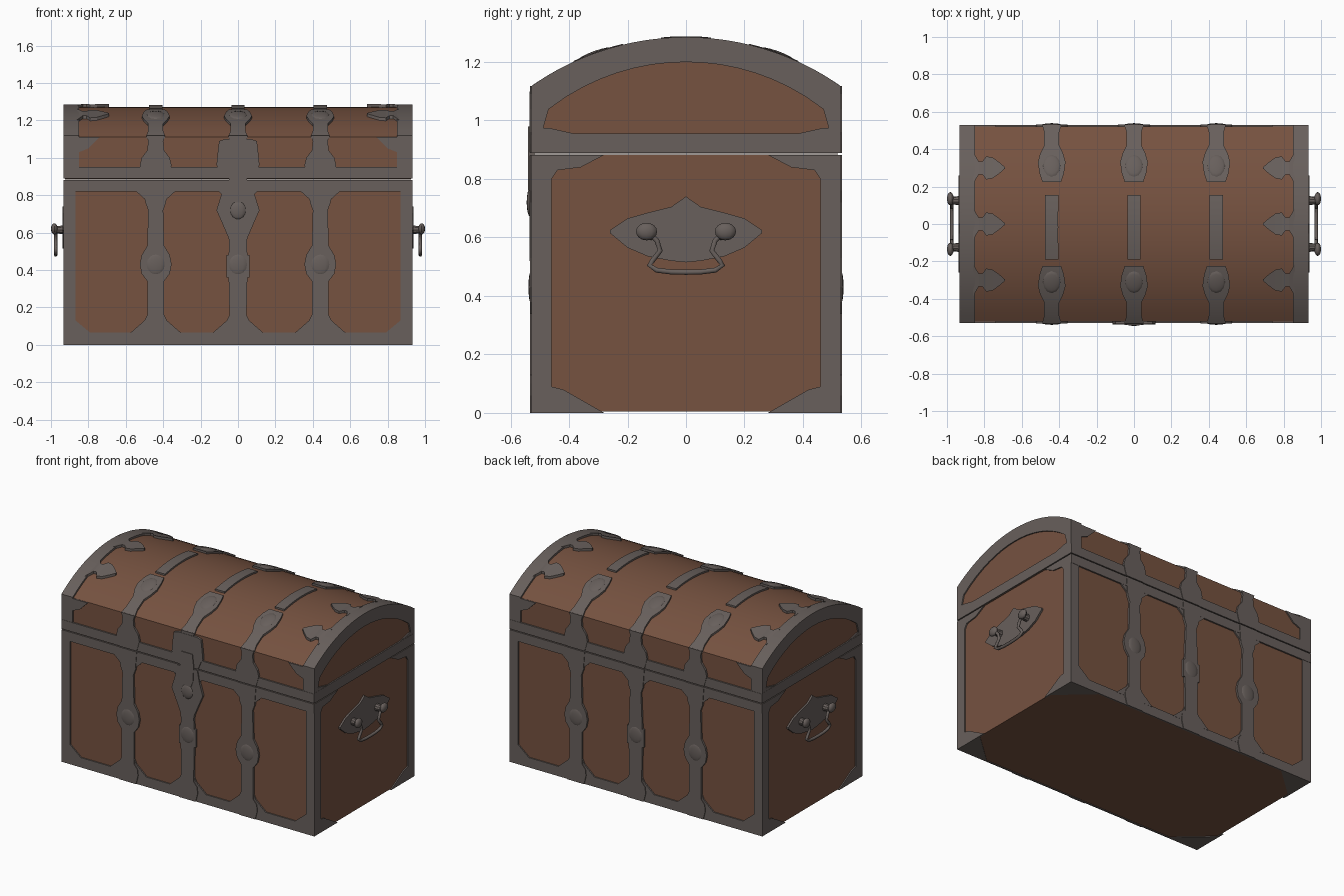
import bpy, bmesh, math
from mathutils import Vector, Matrix

if "Cube" in bpy.data.objects:
    bpy.data.objects.remove(bpy.data.objects["Cube"])

def material(name, col):
    m = bpy.data.materials.new(name)
    m.diffuse_color = (*col, 1)
    m.use_nodes = True
    m.node_tree.nodes["Principled BSDF"].inputs["Base Color"].default_value = m.diffuse_color
    return m

WOOD = material("brown_wood", (0.180, 0.084, 0.051))
METAL = material("grey_iron", (0.138, 0.116, 0.107))
HX, HY, GAP = 0.925, 0.52, 0.885          # wooden half sizes, lid seam height

def arc(y):                                # height of the curved lid
    return 1.272 - 0.92 + math.sqrt(0.92 ** 2 - y * y)

# surface maps: (u, v, height above surface) -> point
def front(u, v, d): return (u, -HY - d, v)
def back(u, v, d): return (u, HY + d, v)
def right(u, v, d): return (HX + d, u, v)
def left(u, v, d): return (-HX - d, u, v)
def lid(u, v, d): return (u, v, arc(max(-.528, min(.528, v))) + d)
def under(u, v, d): return (u, v, 0.004 - d)

def finish(name, bm, mat, smooth=False):
    bmesh.ops.recalc_face_normals(bm, faces=bm.faces)
    me = bpy.data.meshes.new(name)
    bm.to_mesh(me)
    bm.free()
    me.materials.append(mat)
    ob = bpy.data.objects.new(name, me)
    bpy.context.collection.objects.link(ob)
    if smooth:
        bpy.ops.object.select_all(action='DESELECT')
        ob.select_set(True)
        bpy.context.view_layer.objects.active = ob
        bpy.ops.object.shade_smooth_by_angle(angle=math.radians(35))
    return ob

def plate(name, rows, surf, t=0.008, sub=1, mat=METAL):
    """Thin plate laid on a surface; rows are pairs of (u, v) edge points."""
    fine = []
    for (a, b), (c, d) in zip(rows, rows[1:]):
        for i in range(sub):
            k = i / sub
            fine.append((Vector(a).lerp(Vector(c), k), Vector(b).lerp(Vector(d), k)))
    fine.append((Vector(rows[-1][0]), Vector(rows[-1][1])))
    bm = bmesh.new()
    rings = [[bm.verts.new(surf(p.x, p.y, h)) for p, h in
              ((a, -0.002), (a, t), (b, t), (b, -0.002))] for a, b in fine]
    for r, s in zip(rings, rings[1:]):
        for i in range(4):
            j = (i + 1) % 4
            bm.faces.new((r[i], r[j], s[j], s[i]))
    bm.faces.new(rings[0])
    bm.faces.new(rings[-1])
    return finish(name, bm, mat, sub > 1)

def rect(name, u0, u1, v0, v1, surf, t=0.008, sub=1):
    plate(name, [((u0, v0), (u1, v0)), ((u0, v1), (u1, v1))], surf, t, sub)

def strap(name, cu, prof, surf, t=0.013, sub=1):
    """Upright strap from (v, half width) pairs."""
    plate(name, [((cu - w, v), (cu + w, v)) for v, w in prof], surf, t, sub)

def boss(name, pos, size, tilt=0):
    bm = bmesh.new()
    bmesh.ops.create_uvsphere(bm, u_segments=12, v_segments=8, radius=1,
        matrix=Matrix.Translation(pos) @ Matrix.Rotation(tilt, 4, 'X') @ Matrix.Diagonal((*size, 1)))
    finish(name, bm, METAL, True)

# wooden body and lid: cross-sections extruded along x
def prism(name, prof):
    bm = bmesh.new()
    ends = [[bm.verts.new((s * HX, y, z)) for y, z in prof] for s in (-1, 1)]
    bm.faces.new(ends[0])
    bm.faces.new(ends[1])
    for i in range(len(prof)):
        j = (i + 1) % len(prof)
        bm.faces.new((ends[0][i], ends[0][j], ends[1][j], ends[1][i]))
    finish(name, bm, WOOD, True)

prism("chest_body", [(-HY, .004), (HY, .004), (HY, GAP - .002), (-HY, GAP - .002)])
curve_pts = [(HY - 2 * HY * i / 24, arc(HY - 2 * HY * i / 24)) for i in range(25)]
prism("chest_lid", [(-HY, GAP + .002), (HY, GAP + .002)] + curve_pts)

EX, EY = HX + .008, HY + .008              # outer limits of the iron frame

# long faces: frame, rim bands, corner gussets, straps
for surf, tag in ((front, "front"), (back, "back")):
    rect(tag + "_base_band", -EX, EX, 0, .065, surf)
    rect(tag + "_body_rim", -EX, EX, .82, GAP - .003, surf, .010)
    rect(tag + "_lid_rim", -EX, EX, GAP + .003, .95, surf, .010)
    for s in (-1, 1):
        rect(tag + "_corner_edge", s * .87, s * EX, 0, GAP - .003, surf)
        rect(tag + "_lid_edge", s * .85, s * EX, GAP + .003, 1.11, surf)
        plate(tag + "_base_gusset", [((s * .87, .065), (s * .79, .065)),
                                     ((s * .87, .13), (s * .868, .13))], surf)
        plate(tag + "_lid_gusset", [((s * .86, 1.03), (s * .85, 1.03)), ((s * .86, 1.05), (s * .80, 1.05)),
                                    ((s * .86, 1.11), (s * .74, 1.11))], surf)
    for cx in (-.44, 0, .44):
        strap(tag + "_base_flare", cx, [(.06, .14), (.13, .06), (.16, .045)], surf, .009)
        strap(tag + "_rim_flare", cx, [(.74, .045), (.78, .06), (.825, .11)], surf, .009)
        mid = [(.34, .045), (.38, .075), (.43, .085), (.48, .075), (.53, .045)]
        if cx == 0:
            mid = [(.36, .05), (.361, .062), (.48, .062), (.481, .05)]
        strap(tag + "_strap", cx, [(0, .06), (.06, .075), (.1, .07), (.13, .045)] + mid +
              [(.72, .04), (.76, .055), (GAP - .003, .065)], surf)
        boss(tag + "_strap_boss", surf(cx, .43, .008), (.055, .011, .06))
        strap(tag + "_lid_strap", cx, [(GAP + .003, .065), (.92, .075), (.96, .085), (1.0, .075),
              (1.04, .045), (1.09, .04), (1.118, .05)], surf)

# lock plate and hasp
strap("lock_plate", 0, [(.52, .045), (.57, .05), (.64, .08), (.72, .115), (.80, .09), (.88, .075)], front, .016)
strap("hasp_plate", 0, [(.89, .08), (.94, .10), (.96, .115), (1.06, .105), (1.09, .10), (1.10, .07)], front, .015)
strap("hasp_tongue", 0, [(.76, .03), (.80, .045), (.90, .05), (.98, .04)], front, .020)
boss("lock_boss", front(0, .72, .012), (.045, .013, .05))

# short ends: frame, arch, handle plates and handles
for surf, tag, s in ((right, "right", 1), (left, "left", -1)):
    rect(tag + "_lid_rim", -EY, EY, GAP + .003, .955, surf, .009)
    for k in (-1, 1):
        rect(tag + "_corner_edge", k * .46, k * EY, 0, GAP - .003, surf)
        plate(tag + "_base_gusset", [((k * .5, 0), (k * .28, 0)), ((k * .5, .04), (k * .35, .04)),
                                     ((k * .5, .08), (k * .42, .08)), ((k * .5, .09), (k * .46, .09))], surf)
        plate(tag + "_rim_gusset", [((k * .5, .80), (k * .46, .80)), ((k * .5, .83), (k * .44, .83)),
                                    ((k * .5, .84), (k * .36, .84)), ((k * .5, GAP - .003), (k * .28, GAP - .003))], surf)
        plate(tag + "_lid_gusset", [((k * .5, .95), (k * .36, .95)), ((k * .5, .975), (k * .47, .975))], surf)
    arch = [((-EY, .95), (-.495, .95))]
    for i in range(17):
        t = -1 + i / 8
        yi = .47 * t
        arch.append(((EY * t, arc(EY * t) + .013), (yi, 1.20 - .765 + math.sqrt(.765 ** 2 - yi * yi))))
    arch.append(((EY, .95), (.495, .95)))
    plate(tag + "_lid_arch", arch, surf)
    # pointed handle plate, columns along y
    lens = [(-.26, .625, .615), (-.2, .665, .565), (-.13, .685, .535), (-.05, .705, .52), (0, .74, .515)]
    lens += [(-u, a, b) for u, a, b in lens[-2::-1]]
    plate(tag + "_handle_plate", [((u, a), (u, b)) for u, a, b in lens], surf, .012)
    # pivot posts and knobs
    for k in (-1, 1):
        bm = bmesh.new()
        bmesh.ops.create_cone(bm, cap_ends=True, segments=10, radius1=.026, radius2=.018, depth=.06,
            matrix=Matrix.Translation((s * .955, k * .125, .615)) @ Matrix.Rotation(s * math.pi / 2, 4, 'Y'))
        finish(tag + "_handle_post", bm, METAL, True)
        boss(tag + "_handle_knob", (s * .982, k * .135, .62), (.018, .036, .03))
    # swinging bail
    half = [(.12, .61), (.10, .59), (.088, .555), (.115, .52), (.125, .505), (.10, .488), (.05, .482)]
    path = half + [(0, .481)] + [(-y, z) for y, z in half[::-1]]
    cu = bpy.data.curves.new(tag + "_handle_bail", 'CURVE')
    cu.dimensions = '3D'
    cu.bevel_depth = .010
    cu.bevel_resolution = 1
    cu.use_fill_caps = True
    sp = cu.splines.new('POLY')
    sp.points.add(len(path) - 1)
    for p, (y, z) in zip(sp.points, path):
        p.co = (s * .975, y, z, 1)
    cu.materials.append(METAL)
    ob = bpy.data.objects.new(tag + "_handle_bail", cu)
    bpy.context.collection.objects.link(ob)
    bpy.ops.object.select_all(action='DESELECT')
    ob.select_set(True)
    bpy.context.view_layer.objects.active = ob
    bpy.ops.object.convert(target='MESH')

# curved lid: end bands with pointed leaves, strap ends and crown strips
for s in (-1, 1):
    rect("lid_end_band", s * .85, s * EX, -EY, EY, lid, .013, 24)
    for cy in (-.30, 0, .30):
        leaf = [(.86, .085), (.83, .035), (.81, .035), (.79, .062), (.755, .055), (.72, .03), (.69, .004)]
        plate("lid_leaf", [((s * x, cy - w), (s * x, cy + w)) for x, w in leaf], lid, .016)
for cx in (-.44, 0, .44):
    strap("lid_crown_strip", cx, [(-.19, .035), (.155, .035)], lid, .011, 8)
    for k in (-1, 1):
        strap("lid_strap_end", cx, [(k * y, w) for y, w in ((EY, .05), (.49, .04), (.42, .04), (.375, .062),
              (.33, .074), (.27, .065), (.225, .05))], lid, .013, 3)
        boss("lid_strap_boss", lid(cx, k * .31, .008), (.05, .065, .012), -math.asin(k * .31 / .92))

# iron corners under the chest
for sx in (-1, 1):
    for sy in (-1, 1):
        plate("underside_corner", [((sx * EX, sy * EY), (sx * .70, sy * EY)),
                                   ((sx * EX, sy * .33), (sx * .92, sy * .33))], under, .004)
